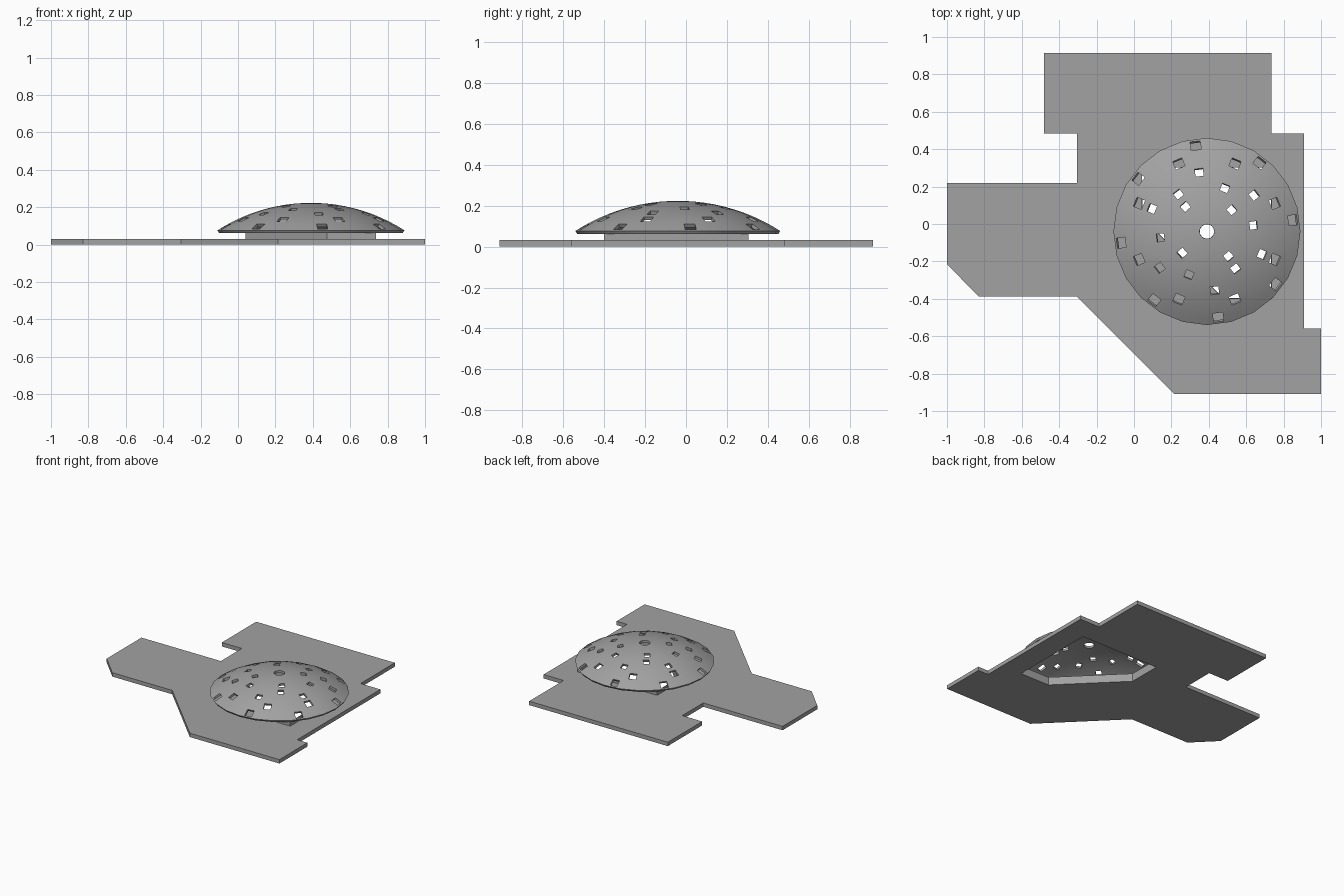
import bpy, bmesh, math
from mathutils import Matrix, Vector

cube = bpy.data.objects.get("Cube")
if cube:
    bpy.data.objects.remove(cube, do_unlink=True)

grey = bpy.data.materials.new("plain_grey")
grey.use_nodes = True
grey.diffuse_color = (0.36, 0.36, 0.36, 1)
grey.node_tree.nodes["Principled BSDF"].inputs["Base Color"].default_value = grey.diffuse_color


def finish(name, bm):
    bmesh.ops.recalc_face_normals(bm, faces=bm.faces)
    mesh = bpy.data.meshes.new(name)
    bm.to_mesh(mesh)
    bm.free()
    mesh.materials.append(grey)
    obj = bpy.data.objects.new(name, mesh)
    bpy.context.collection.objects.link(obj)
    return obj


def prism(name, outline, z0, z1, caps=True):
    bm = bmesh.new()
    low = [bm.verts.new((x, y, z0)) for x, y in outline]
    high = [bm.verts.new((x, y, z1)) for x, y in outline]
    for i in range(len(outline)):
        bm.faces.new((low[i - 1], low[i], high[i], high[i - 1]))
    if caps:
        bm.faces.new(low)
        bm.faces.new(high)
    return finish(name, bm)


def apply(obj, mod):
    bpy.ops.object.select_all(action='DESELECT')
    bpy.context.view_layer.objects.active = obj
    obj.select_set(True)
    bpy.ops.object.modifier_apply(modifier=mod.name)


def cut(obj, cutter):
    cutter.hide_render = True
    mod = obj.modifiers.new("cut", 'BOOLEAN')
    mod.operation = 'DIFFERENCE'
    mod.solver = 'EXACT'
    mod.object = cutter
    apply(obj, mod)
    bpy.data.objects.remove(cutter, do_unlink=True)


# Flat base slab with a five-sided opening
slab_outline = [(-1, .22), (-.305, .22), (-.305, .483), (-.48, .483), (-.48, .913),
                (.735, .913), (.735, .483), (.91, .483), (.91, -.56), (1, -.56),
                (1, -.91), (.215, -.91), (-.305, -.388), (-.83, -.388), (-1, -.215)]
opening = [(.04, .305), (.737, .305), (.737, -.40), (.475, -.40), (.04, .035)]
slab = prism("base_slab", slab_outline, 0, .031)
cut(slab, prism("opening_cutter", opening, -.1, .1))

# Upright collar lining the opening
collar = prism("opening_collar", opening, 0, .064, caps=False)
wall = collar.modifiers.new("wall", 'SOLIDIFY')
wall.thickness = .005
wall.offset = -1
apply(collar, wall)

# Domed shell, lathed around its centre with a round hole at the top
RIM, RISE, TOP, THICK, EYE = .5, .147, .223, .018, .039
SIDES, STEPS = 24, 10
radius = (RIM ** 2 + RISE ** 2) / (2 * RISE)
centre = Vector((.39, -.04, TOP - radius))
start, end = math.asin(EYE / radius), math.asin(RIM / radius)
angles = [start + (end - start) * i / STEPS for i in range(STEPS + 1)]
profile = [(radius, a) for a in angles] + [(radius - THICK, a) for a in reversed(angles)]

bm = bmesh.new()
rings = []
for s in range(SIDES):
    turn = Matrix.Rotation(math.tau * s / SIDES, 3, 'Z')
    rings.append([bm.verts.new(centre + turn @ Vector((r * math.sin(a), 0, r * math.cos(a))))
                  for r, a in profile])
for s in range(SIDES):
    for i in range(len(profile)):
        bm.faces.new((rings[s - 1][i - 1], rings[s - 1][i], rings[s][i], rings[s][i - 1]))
dome = finish("perforated_dome", bm)

# Rings of square holes: distance from centre, count, first angle, width
hole_rings = [(.176, 4, 41, .041), (.251, 6, 7.5, .042), (.319, 6, 37.5, .044),
              (.393, 8, 22.5, .052), (.464, 8, 7.5, .054)]
bm = bmesh.new()
for dist, count, first, width in hole_rings:
    for k in range(count):
        spin = Matrix.Rotation(math.radians(first + 360 * k / count), 4, 'Z')
        tilt = Matrix.Rotation(math.asin(dist / radius), 4, 'Y')
        place = (Matrix.Translation(centre) @ spin @ tilt
                 @ Matrix.Translation((0, 0, radius)) @ Matrix.Diagonal((width, width, .1, 1)))
        bmesh.ops.create_cube(bm, size=1, matrix=place)
cut(dome, finish("hole_cutter", bm))

bpy.ops.object.select_all(action='DESELECT')
bpy.context.view_layer.objects.active = dome
dome.select_set(True)
bpy.ops.object.shade_smooth_by_angle(angle=math.radians(30))
